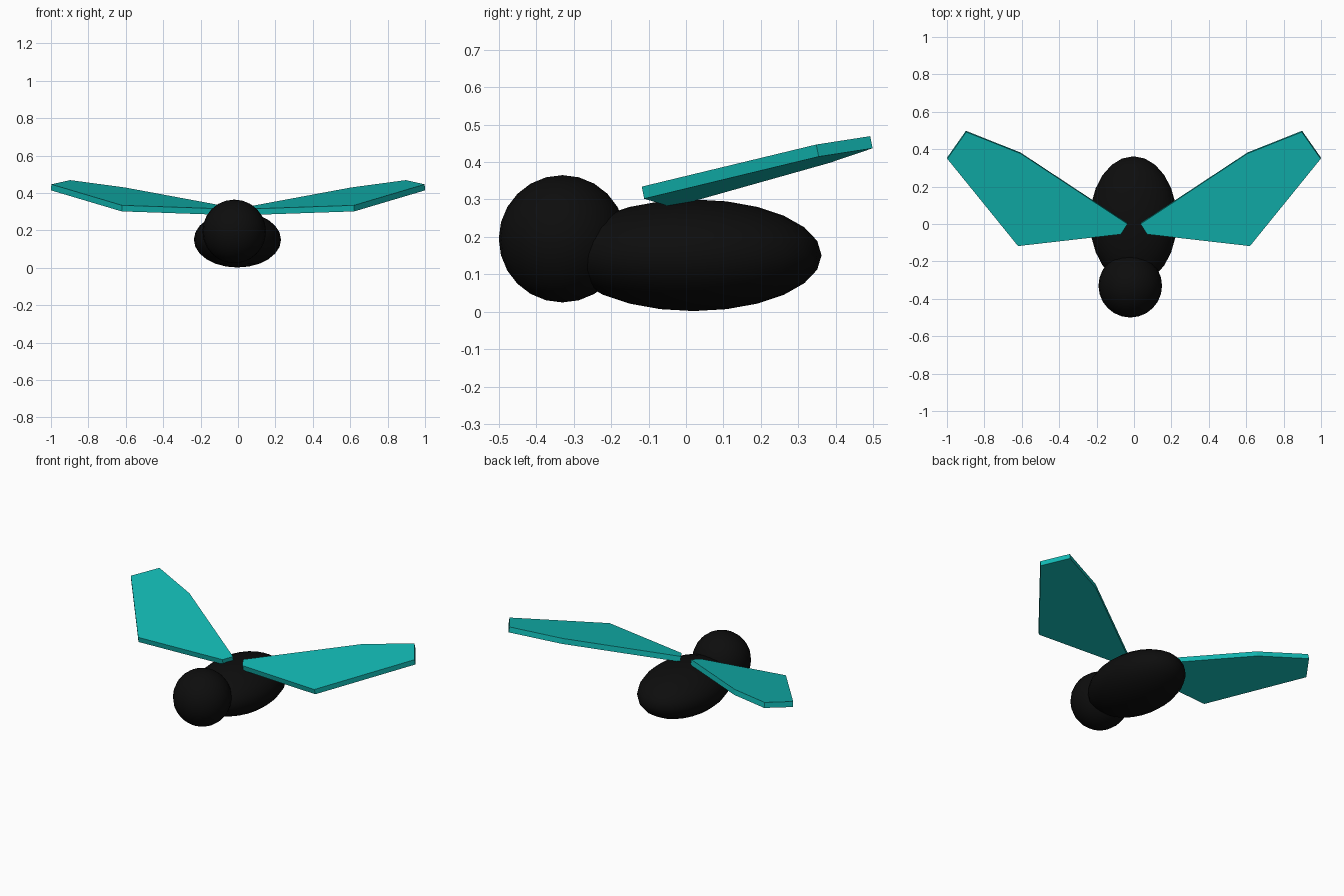
import bpy
import bmesh
import math
from mathutils import Vector

cube = bpy.data.objects.get("Cube")
if cube:
    bpy.data.objects.remove(cube, do_unlink=True)


def material(name, rgb):
    m = bpy.data.materials.new(name)
    m.use_nodes = True
    m.diffuse_color = (*rgb, 1)
    m.node_tree.nodes["Principled BSDF"].inputs["Base Color"].default_value = (*rgb, 1)
    return m


black = material("black", (0.004, 0.004, 0.004))
teal = material("teal", (0.006, 0.48, 0.45))


def ellipsoid(name, centre, radii):
    bpy.ops.mesh.primitive_uv_sphere_add(segments=24, ring_count=12, radius=1, location=centre)
    ob = bpy.context.object
    ob.name = name
    ob.scale = radii
    bpy.ops.object.transform_apply(location=False, rotation=False, scale=True)
    bpy.ops.object.shade_smooth_by_angle(angle=math.radians(40))
    ob.data.materials.append(black)
    return ob


# Head and body
ellipsoid("head", (-0.02, -0.33, 0.195), (0.17, 0.17, 0.17))
ellipsoid("body", (-0.003, 0.02, 0.151), (0.233, 0.342, 0.149))

# Wing outline seen from above, lying on a gently rising plane
OUTLINE = [(0.035, 0.0), (0.07, -0.055), (0.62, -0.118),
           (0.998, 0.348), (0.897, 0.492), (0.605, 0.376)]
SLOPE_X, SLOPE_Y, ROOT_Z, THICKNESS = 0.057, 0.195, 0.322, 0.033


def wing(name, side):
    bm = bmesh.new()
    down = Vector((SLOPE_X * side, SLOPE_Y, -1)).normalized() * THICKNESS
    top = [bm.verts.new((x * side, y, ROOT_Z + SLOPE_X * x + SLOPE_Y * y)) for x, y in OUTLINE]
    face = bm.faces.new(top)
    # Thicken the outline into a slab
    slab = bmesh.ops.extrude_face_region(bm, geom=[face], use_keep_orig=True)
    lower = [g for g in slab["geom"] if isinstance(g, bmesh.types.BMVert)]
    bmesh.ops.translate(bm, verts=lower, vec=down)
    bmesh.ops.recalc_face_normals(bm, faces=bm.faces[:])
    mesh = bpy.data.meshes.new(name)
    bm.to_mesh(mesh)
    bm.free()
    mesh.materials.append(teal)
    bpy.context.collection.objects.link(bpy.data.objects.new(name, mesh))


wing("left_wing", 1)
wing("right_wing", -1)
